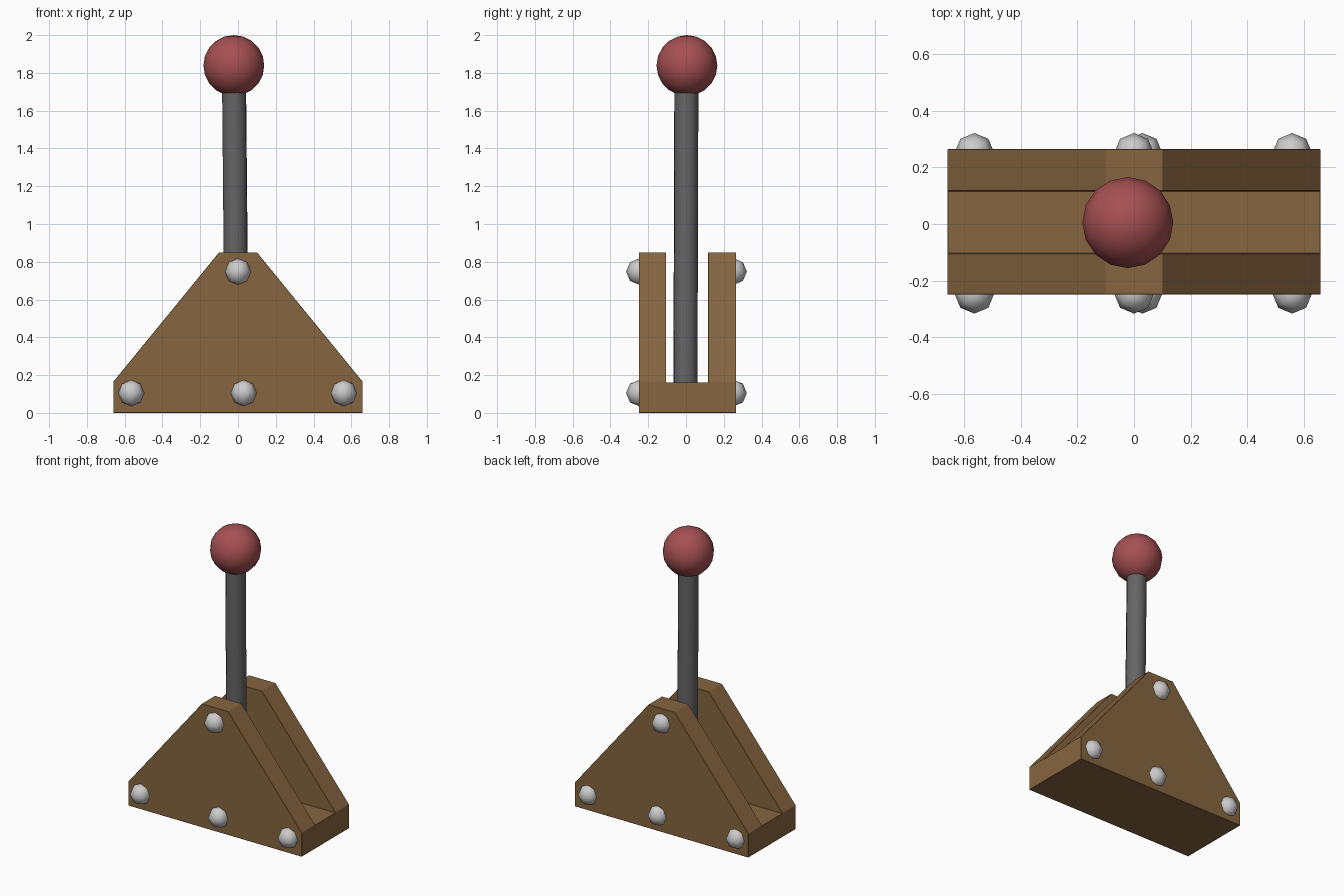
import bpy, bmesh
from mathutils import Vector

if "Cube" in bpy.data.objects:
    bpy.data.objects.remove(bpy.data.objects["Cube"])


def material(name, r, g, b):
    m = bpy.data.materials.new(name)
    m.diffuse_color = (r, g, b, 1)
    m.use_nodes = True
    m.node_tree.nodes["Principled BSDF"].inputs["Base Color"].default_value = m.diffuse_color
    return m


wood = material("wood", 0.24, 0.13, 0.05)
red = material("red", 0.38, 0.08, 0.085)
iron = material("dark_iron", 0.13, 0.13, 0.13)


def extrude_profile(name, pts, y0, y1):
    # Solid from an (x, z) outline stretched along y
    bm = bmesh.new()
    face = bm.faces.new([bm.verts.new((x, y0, z)) for x, z in pts])
    res = bmesh.ops.extrude_face_region(bm, geom=[face])
    verts = [v for v in res["geom"] if isinstance(v, bmesh.types.BMVert)]
    bmesh.ops.translate(bm, vec=(0, y1 - y0, 0), verts=verts)
    bmesh.ops.recalc_face_normals(bm, faces=bm.faces)
    mesh = bpy.data.meshes.new(name)
    bm.to_mesh(mesh)
    bm.free()
    ob = bpy.data.objects.new(name, mesh)
    bpy.context.collection.objects.link(ob)
    return ob


def finish(name, mat=None):
    ob = bpy.context.object
    ob.name = name
    if mat:
        ob.data.materials.append(mat)
    return ob


# Wooden housing: two cheeks joined by a floor, slot cut down the middle
housing = extrude_profile("housing", [(-0.66, 0), (0.66, 0), (0.66, 0.165),
                                      (0.1, 0.85), (-0.1, 0.85), (-0.66, 0.165)],
                          -0.25, 0.265)
housing.data.materials.append(wood)
slot = extrude_profile("slot_cutter", [(-1, 0.162), (1, 0.162), (1, 1), (-1, 1)],
                       -0.105, 0.117)
slot.hide_render = True
cut = housing.modifiers.new("slot", 'BOOLEAN')
cut.operation = 'DIFFERENCE'
cut.solver = 'EXACT'
cut.object = slot
bpy.context.view_layer.objects.active = housing
bpy.ops.object.modifier_apply(modifier=cut.name)
bpy.data.objects.remove(slot)
bevel = housing.modifiers.new("worn_edges", 'BEVEL')
bevel.width = 0.005
bevel.segments = 1

# Lever rod, leaning very slightly to the left
foot, tip = Vector((-0.006, -0.003, 0.15)), Vector((-0.021, 0.002, 1.76))
axis = tip - foot
bpy.ops.mesh.primitive_cylinder_add(vertices=14, radius=0.064, depth=axis.length,
                                    location=(foot + tip) / 2,
                                    rotation=axis.to_track_quat('Z', 'Y').to_euler())
finish("lever_rod", iron)
bpy.ops.object.shade_smooth_by_angle()

# Ball handle
bpy.ops.mesh.primitive_uv_sphere_add(segments=16, ring_count=10, radius=0.161,
                                     location=(-0.022, 0.005, 1.839))
finish("handle_ball", red)
bpy.ops.object.shade_smooth()

# Round bolt heads on both cheeks
for side, y in (("front", -0.247), ("back", 0.252)):
    for i, (x, z) in enumerate([(-0.565, 0.105), (0.03, 0.105), (0.56, 0.105), (0, 0.748)]):
        bpy.ops.mesh.primitive_uv_sphere_add(segments=8, ring_count=4, radius=0.07,
                                             location=(x, y, z))
        finish(f"{side}_bolt_{i + 1}")
        bpy.ops.object.shade_smooth()
